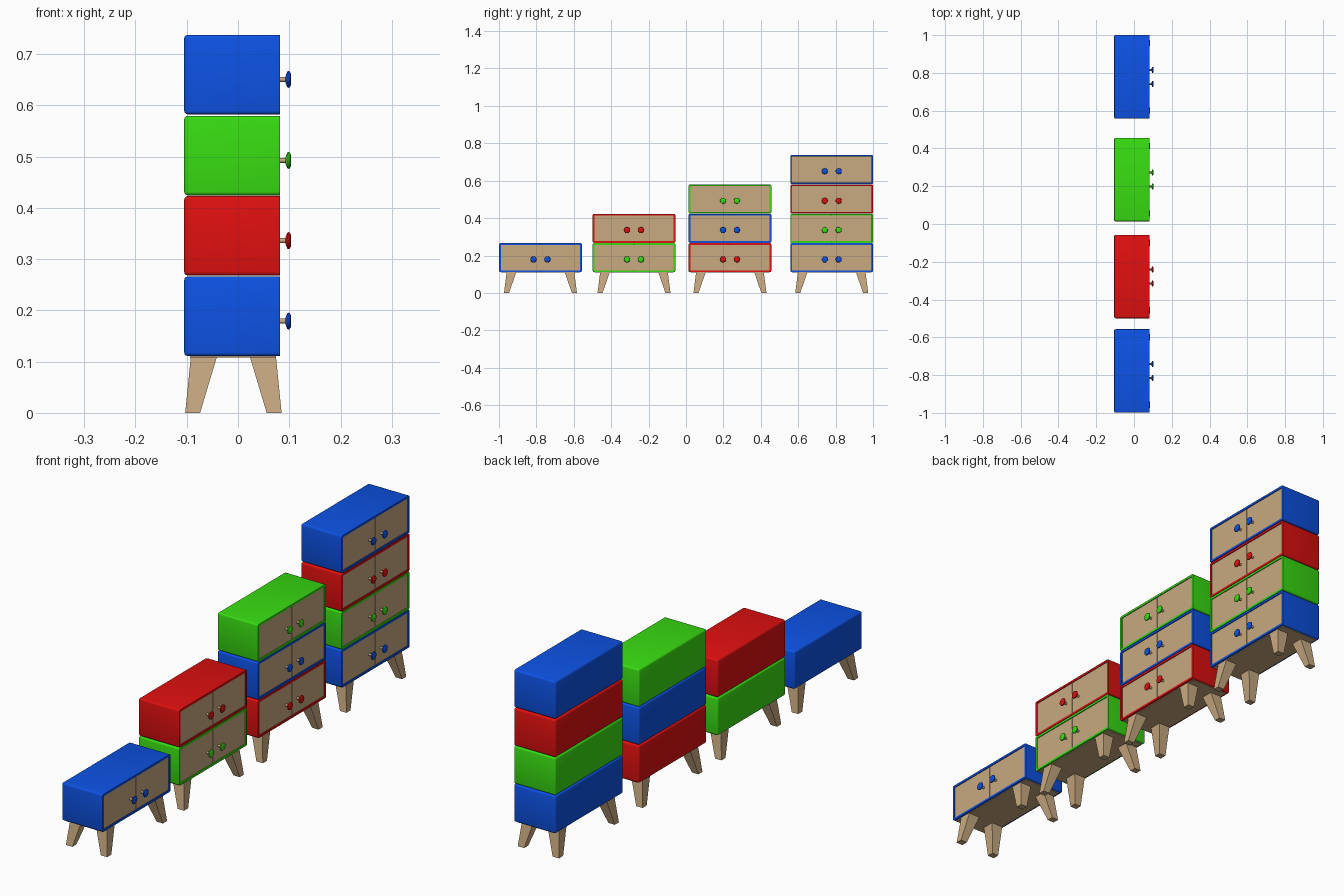
import bpy, bmesh, math
from mathutils import Vector

if "Cube" in bpy.data.objects:
    bpy.data.objects.remove(bpy.data.objects["Cube"])


def mat(name, rgb):
    m = bpy.data.materials.new(name)
    m.diffuse_color = (*rgb, 1)
    m.use_nodes = True
    m.node_tree.nodes["Principled BSDF"].inputs["Base Color"].default_value = m.diffuse_color
    return m


WOOD = mat("light wood", (0.58, 0.40, 0.22))
BLUE = mat("blue", (0.004, 0.085, 0.78))
RED = mat("red", (0.75, 0.005, 0.005))
GREEN = mat("green", (0.04, 0.72, 0.006))

BACK, FRONT = -0.105, 0.082     # depth along x, doors face +x
HALF, H = 0.221, 0.155          # half width along y, drawer height
RIM, DOOR_X = 0.009, 0.0795


def finish(bm, name, mats, smooth=False):
    bmesh.ops.recalc_face_normals(bm, faces=bm.faces)
    me = bpy.data.meshes.new(name)
    bm.to_mesh(me)
    bm.free()
    ob = bpy.data.objects.new(name, me)
    bpy.context.collection.objects.link(ob)
    for m in mats:
        me.materials.append(m)
    if smooth:
        bpy.ops.object.select_all(action='DESELECT')
        ob.select_set(True)
        bpy.context.view_layer.objects.active = ob
        bpy.ops.object.shade_smooth_by_angle(angle=math.radians(35))
    return ob


def box_bm(lo, hi):
    bm = bmesh.new()
    bmesh.ops.create_cube(bm, size=1)
    for v in bm.verts:
        v.co = Vector([lo[i] if v.co[i] < 0 else hi[i] for i in range(3)])
    return bm


def box(name, lo, hi, m):
    return finish(box_bm(lo, hi), name, [m])


# Coloured case: rounded except at the front, with a recessed opening
def case(y, z, m):
    bm = box_bm((BACK, y - HALF, z), (FRONT, y + HALF, z + H))
    edges = [e for e in bm.edges if any(v.co.x < 0 for v in e.verts)]
    bmesh.ops.bevel(bm, geom=edges, offset=0.007, segments=3, profile=0.5,
                    affect='EDGES')
    front = max(bm.faces, key=lambda f: f.calc_center_median().x)
    bmesh.ops.inset_region(bm, faces=[front], thickness=RIM)
    ret = bmesh.ops.extrude_discrete_faces(bm, faces=[front])
    face = ret['faces'][0]
    for v in face.verts:
        v.co.x -= 0.01
    face.material_index = 1
    finish(bm, "case", [m, WOOD], True)


# Turned part along x from (x, radius) pairs
def lathe(name, profile, y, z, m, n=12):
    bm = bmesh.new()
    rings = [[bm.verts.new((x, y + r * math.cos(2 * math.pi * i / n),
                            z + r * math.sin(2 * math.pi * i / n)))
              for i in range(n)] for x, r in profile]
    for a, b in zip(rings, rings[1:]):
        for i in range(n):
            j = (i + 1) % n
            bm.faces.new((a[i], a[j], b[j], b[i]))
    bm.faces.new(rings[0])
    bm.faces.new(rings[-1])
    finish(bm, name, [m], True)


# Pair of wooden doors with coloured knobs on wooden stems
def doors(y, z, m):
    for s in (-1, 1):
        a, b = sorted((y + s * 0.0015, y + s * (HALF - RIM - 0.001)))
        box("door", (FRONT - 0.012, a, z + RIM + 0.001),
            (DOOR_X, b, z + H - RIM - 0.001), WOOD)
        ky, kz = y + s * 0.037, z + 0.068
        lathe("knob_stem", [(DOOR_X - 0.002, 0.005), (0.096, 0.005)], ky, kz, WOOD)
        lathe("knob", [(0.0925, 0.006), (0.096, 0.015), (0.098, 0.0165),
                       (0.101, 0.0155), (0.1035, 0.011)], ky, kz, m)


# Tapered, splayed leg
def leg(y, sx, sy):
    cx = -0.009
    bm = bmesh.new()
    rings = []
    for z, x0, x1, y0, y1 in ((0, 0.065, 0.094, 0.168, 0.195),
                              (0.110, 0.032, 0.083, 0.130, 0.181)):
        rings.append([bm.verts.new((cx + sx * px, y + sy * py, z)) for px, py in
                      ((x0, y0), (x1, y0), (x1, y1), (x0, y1))])
    a, b = rings
    bm.faces.new(a)
    bm.faces.new(b)
    for i in range(4):
        j = (i + 1) % 4
        bm.faces.new((a[i], a[j], b[j], b[i]))
    finish(bm, "leg", [WOOD])


# Four cabinets, growing by one drawer each
CABINETS = [(-0.778, [BLUE]),
            (-0.278, [GREEN, RED]),
            (0.235, [RED, BLUE, GREEN]),
            (0.779, [BLUE, GREEN, RED, BLUE])]
LEVELS = [0.111, 0.268, 0.4245, 0.5825]

for y, colours in CABINETS:
    for z, m in zip(LEVELS, colours):
        case(y, z, m)
        doors(y, z, m)
    box("base_panel", (-0.094, y - 0.212, 0.108), (0.074, y + 0.212, 0.114), WOOD)
    for sx in (-1, 1):
        for sy in (-1, 1):
            leg(y, sx, sy)
